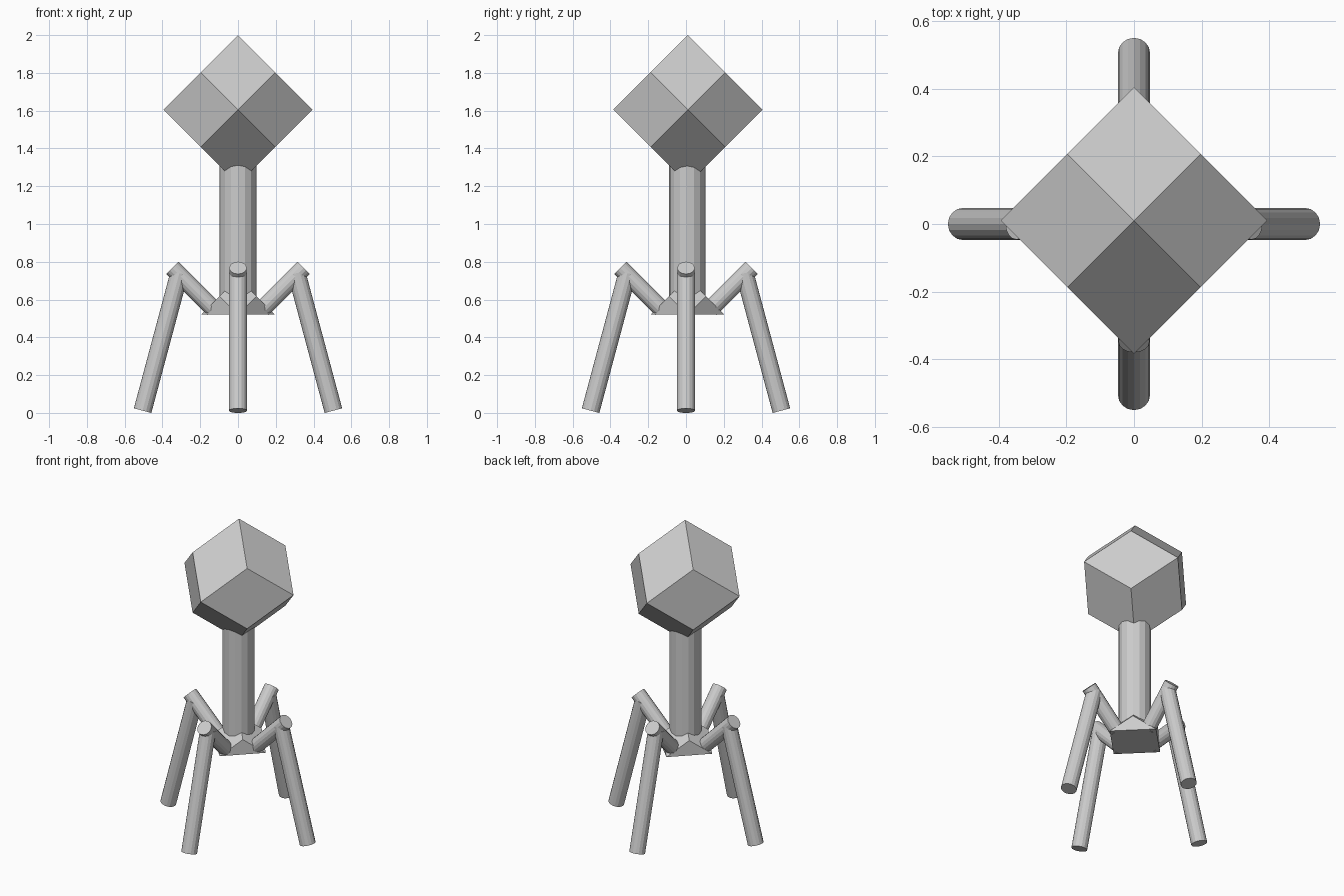
import bpy
import bmesh
import math
from itertools import product
from mathutils import Vector, Matrix

cube = bpy.data.objects.get("Cube")
if cube:
    bpy.data.objects.remove(cube, do_unlink=True)

grey = bpy.data.materials.new("plain grey")
grey.use_nodes = True
grey.diffuse_color = (0.6, 0.6, 0.6, 1)
grey.node_tree.nodes["Principled BSDF"].inputs["Base Color"].default_value = grey.diffuse_color


def add_object(name, bm):
    mesh = bpy.data.meshes.new(name)
    bm.to_mesh(mesh)
    bm.free()
    mesh.materials.append(grey)
    obj = bpy.data.objects.new(name, mesh)
    bpy.context.collection.objects.link(obj)
    return obj


def rod(name, start, end, radius, sides=16):
    """Straight faceted rod between two points."""
    start, end = Vector(start), Vector(end)
    axis = end - start
    turn = axis.to_track_quat('Z', 'Y').to_matrix().to_4x4()
    bm = bmesh.new()
    bmesh.ops.create_cone(bm, cap_ends=True, segments=sides, radius1=radius, radius2=radius,
                          depth=axis.length,
                          matrix=Matrix.Translation((start + end) / 2) @ turn)
    return add_object(name, bm)


def rhombic_solid(name, centre, r, upper_half=False):
    """Rhombic dodecahedron with tips on the axes, optionally cut at its middle."""
    bm = bmesh.new()
    for axis in range(3):
        for sign in (-r, r):
            tip = Vector()
            tip[axis] = sign
            bm.verts.new(tip)
    for corner in product((-r / 2, r / 2), repeat=3):
        bm.verts.new(corner)
    bmesh.ops.convex_hull(bm, input=bm.verts[:])
    bmesh.ops.dissolve_limit(bm, angle_limit=math.radians(1), verts=bm.verts[:], edges=bm.edges[:])
    if upper_half:
        cut = bmesh.ops.bisect_plane(bm, geom=bm.verts[:] + bm.edges[:] + bm.faces[:],
                                     dist=1e-5, plane_co=(0, 0, 0), plane_no=(0, 0, 1),
                                     clear_inner=True)
        rim = [e for e in cut["geom_cut"] if isinstance(e, bmesh.types.BMEdge)]
        bmesh.ops.contextual_create(bm, geom=rim)
    bmesh.ops.recalc_face_normals(bm, faces=bm.faces[:])
    obj = add_object(name, bm)
    obj.location = centre
    return obj


# Head, neck and base
rhombic_solid("head", (0, 0.01, 1.605), 0.395)
rod("neck", (0, 0.006, 0.53), (0, 0.006, 1.45), 0.097)
rhombic_solid("base", (0, 0.008, 0.52), 0.195, upper_half=True)

# Four bent legs
for i, side in enumerate(("left", "back", "right", "front")):
    out = Vector((round(math.cos(i * math.pi / 2)), round(math.sin(i * math.pi / 2)), 0))
    up = Vector((0, 0, 1))
    rod(side + "_upper_leg", out * 0.13 + up * 0.55, out * 0.348 + up * 0.768, 0.046)
    rod(side + "_lower_leg", out * 0.505 + up * 0.012, out * 0.31 + up * 0.74, 0.048)
